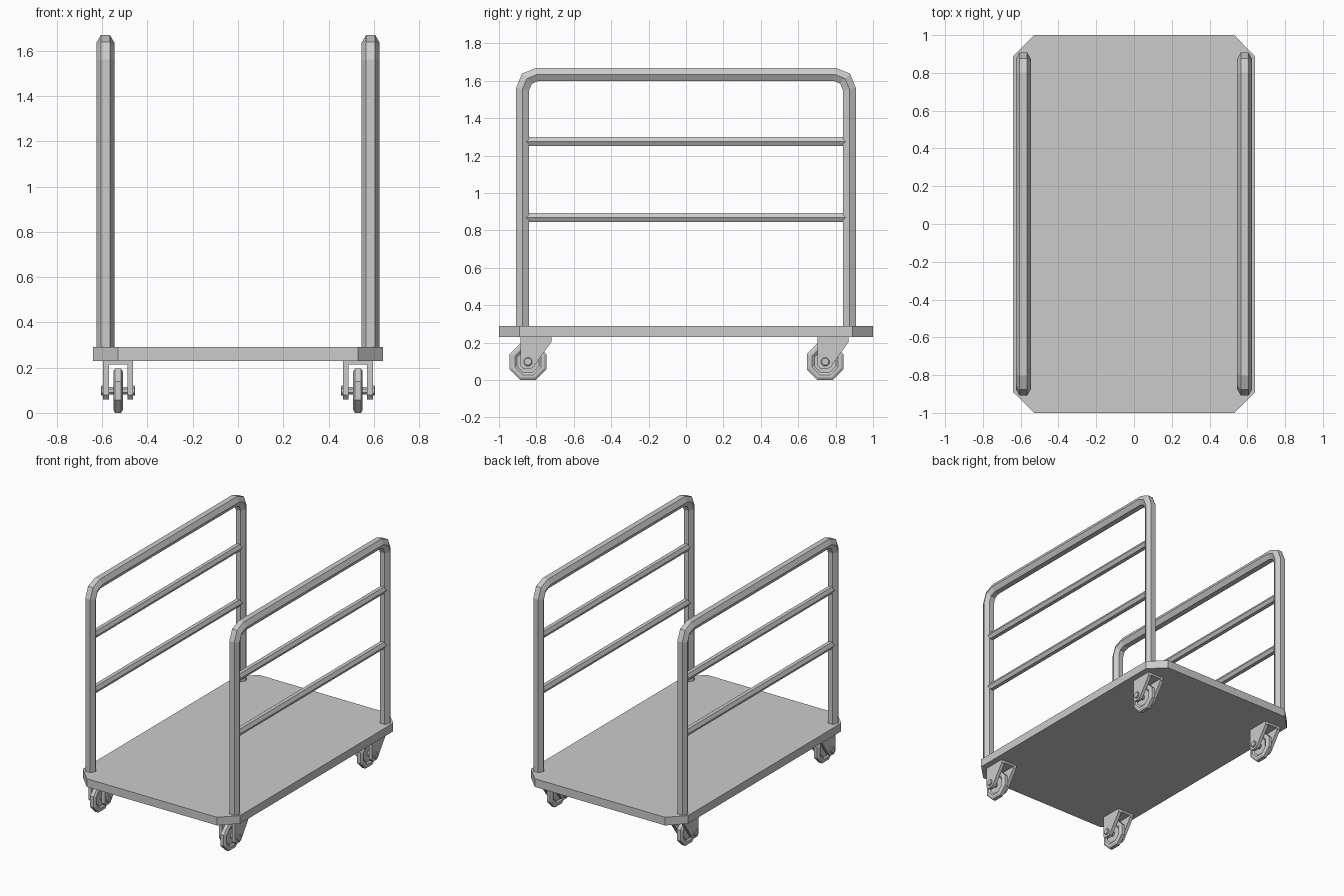
import bpy, bmesh
from math import pi, cos, sin
from mathutils import Vector

cube = bpy.data.objects.get("Cube")
if cube:
    bpy.data.objects.remove(cube)

grey = bpy.data.materials.new("grey metal")
grey.use_nodes = True
colour = (0.6, 0.6, 0.6, 1)
grey.diffuse_color = colour
grey.node_tree.nodes["Principled BSDF"].inputs["Base Color"].default_value = colour


def loft(name, rings, location=(0, 0, 0)):
    """Join matching rings of points with quads and cap both ends."""
    bm = bmesh.new()
    loops = [[bm.verts.new(p) for p in ring] for ring in rings]
    for a, b in zip(loops, loops[1:]):
        for i in range(len(a)):
            j = (i + 1) % len(a)
            bm.faces.new((a[i], a[j], b[j], b[i]))
    bm.faces.new(loops[0][::-1])
    bm.faces.new(loops[-1])
    bmesh.ops.recalc_face_normals(bm, faces=bm.faces)
    mesh = bpy.data.meshes.new(name)
    bm.to_mesh(mesh)
    bm.free()
    mesh.materials.append(grey)
    obj = bpy.data.objects.new(name, mesh)
    obj.location = location
    bpy.context.collection.objects.link(obj)
    return obj


def tube(name, x, path, radius):
    """Sweep a hexagon along a (y, z) path, mitring the bends."""
    pts = [Vector(p) for p in path]
    rings = []
    for i, p in enumerate(pts):
        before = (p - pts[i - 1]).normalized() if i else None
        after = (pts[i + 1] - p).normalized() if i + 1 < len(pts) else None
        before, after = before or after, after or before
        along = (before + after).normalized()
        side = Vector((-along.y, along.x)) / along.dot(after)
        ring = []
        for k in range(6):
            q = p + side * radius * sin(k * pi / 3)
            ring.append((x + radius * cos(k * pi / 3), q.x, q.y))
        rings.append(ring)
    return loft(name, rings)


def lathe(name, profile, sides, location):
    """Turn (x, flat radius) pairs around the x axis, flats facing up and down."""
    rings = []
    for x, r in profile:
        r /= cos(pi / sides)
        angles = [(k + 0.5) * 2 * pi / sides for k in range(sides)]
        rings.append([(x, r * cos(a), r * sin(a)) for a in angles])
    return loft(name, rings, location)


def plate(name, outline, x0, x1, location):
    """Extrude a (y, z) outline along x."""
    return loft(name, [[(x, y, z) for y, z in outline] for x in (x0, x1)], location)


# Deck with clipped corners
corners = [(0.64, -0.89), (0.64, 0.89), (0.53, 1), (-0.53, 1),
           (-0.64, 0.89), (-0.64, -0.89), (-0.53, -1), (0.53, -1)]
loft("deck", [[(x, y, z) for x, y in corners] for z in (0.23, 0.29)])

# Side frames: bent hoop and two cross rails on each side
POST_Y, TOP_Z, BEND = 0.874, 1.635, 0.08
half = [(-POST_Y, 0.27)]
for k in range(3):
    a = k * pi / 4
    half.append((-POST_Y + BEND * (1 - cos(a)), TOP_Z - BEND * (1 - sin(a))))
hoop = half + [(-y, z) for y, z in reversed(half)]
for side, sx in (("left", 1), ("right", -1)):
    tube(side + "_hoop", sx * 0.586, hoop, 0.04)
    for label, z in (("lower", 0.869), ("upper", 1.275)):
        tube(f"{side}_{label}_rail", sx * 0.586, [(-0.87, z), (0.87, z)], 0.028)

# Casters: wheel, axle and fork, all trailing the same way
half_wheel = [(0.012, 0.032), (0.012, 0.058), (0.021, 0.07), (0.021, 0.085), (0.013, 0.098)]
wheel = [(-x, r) for x, r in half_wheel] + half_wheel[::-1]
half_axle = [(0.076, 0.018), (0.072, 0.022), (0.066, 0.022), (0.066, 0.017)]
axle = [(-x, r) for x, r in half_axle] + half_axle[::-1]
cheek = [(-0.04, 0.134), (0.125, 0.134), (0.125, 0.106), (0.03, -0.028),
         (0.012, -0.038), (-0.025, -0.038), (-0.04, -0.02)]
bridge = [(-0.04, 0.116), (0.125, 0.116), (0.125, 0.134), (-0.04, 0.134)]
for end, y in (("front", -0.845), ("back", 0.744)):
    for side, x in (("left", 0.53), ("right", -0.53)):
        name, spot = f"{end}_{side}_caster", (x, y, 0.098)
        lathe(name + "_wheel", wheel, 8, spot)
        lathe(name + "_axle", axle, 8, spot)
        plate(name + "_fork_top", bridge, -0.042, 0.042, spot)
        for label, sx in (("inner", 1), ("outer", -1)):
            plate(f"{name}_{label}_fork", cheek, sx * 0.041, sx * 0.066, spot)
